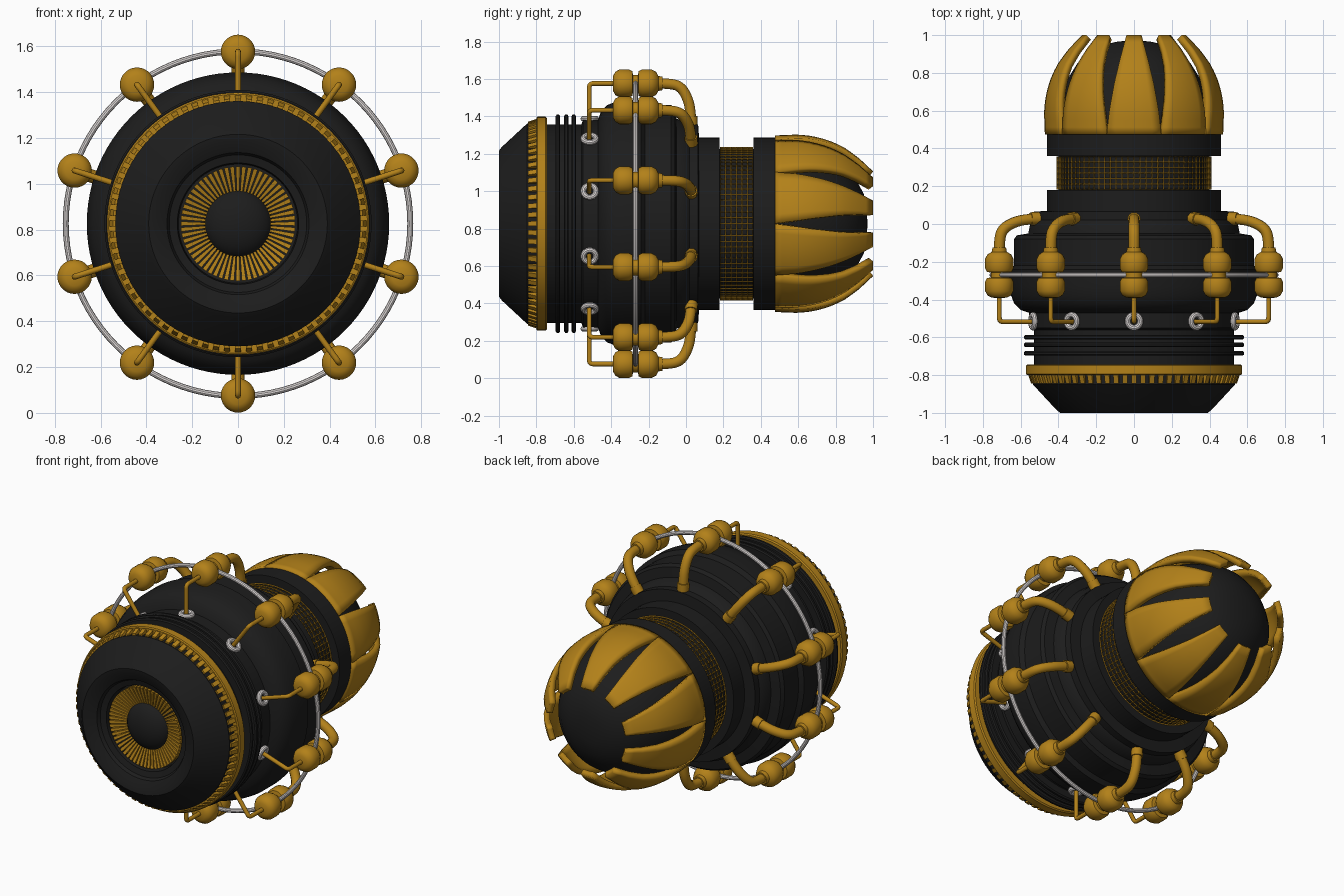
import bpy, bmesh
from math import pi, sin, cos, radians
from mathutils import Vector

if "Cube" in bpy.data.objects:
    bpy.data.objects.remove(bpy.data.objects["Cube"])

ZC = 0.826   # height of the long axis (runs along y)
N = 10       # repeats around the axis


def material(name, rgb):
    m = bpy.data.materials.new(name)
    m.diffuse_color = (*rgb, 1)
    m.use_nodes = True
    m.node_tree.nodes["Principled BSDF"].inputs["Base Color"].default_value = m.diffuse_color
    return m


BLACK = material("black", (0.012, 0.012, 0.012))
GOLD = material("gold", (0.45, 0.22, 0.01))
SILVER = material("silver", (0.75, 0.71, 0.70))


def polar(r, y, a):
    return Vector((r * cos(a), y, ZC + r * sin(a)))


def finish(ob, mat, angle=35):
    ob.data.materials.append(mat)
    bpy.ops.object.select_all(action='DESELECT')
    ob.select_set(True)
    bpy.context.view_layer.objects.active = ob
    if ob.type == 'MESH':
        bpy.ops.object.shade_smooth_by_angle(angle=radians(angle))
    return ob


def from_bmesh(name, bm, mat, angle=35):
    bmesh.ops.recalc_face_normals(bm, faces=bm.faces)
    me = bpy.data.meshes.new(name)
    bm.to_mesh(me)
    bm.free()
    ob = bpy.data.objects.new(name, me)
    bpy.context.collection.objects.link(ob)
    return finish(ob, mat, angle)


def revolve(name, profile, mat, closed=False, seg=96, place=polar):
    """Spin (radius, y) points round the axis."""
    bm = bmesh.new()
    rings = []
    for r, y in profile:
        if r == 0:
            rings.append([bm.verts.new(place(0, y, 0))] * seg)
        else:
            rings.append([bm.verts.new(place(r, y, 2 * pi * k / seg)) for k in range(seg)])
    pairs = list(zip(rings, rings[1:])) + ([(rings[-1], rings[0])] if closed else [])
    for p, q in pairs:
        for k in range(seg):
            j = (k + 1) % seg
            bm.faces.new(list(dict.fromkeys((p[k], p[j], q[j], q[k]))))
    return from_bmesh(name, bm, mat)


def slats(name, count, section, fill, mat):
    """Repeat a wedge with a closed (radius, y) section round the axis."""
    bm = bmesh.new()
    h = pi / count * fill
    for k in range(count):
        a = 2 * pi * k / count
        s1, s2 = ([bm.verts.new(polar(r, y, a + d)) for r, y in section] for d in (-h, h))
        bm.faces.new(s1)
        bm.faces.new(s2[::-1])
        for i in range(len(section)):
            j = (i + 1) % len(section)
            bm.faces.new((s1[i], s1[j], s2[j], s2[i]))
    return from_bmesh(name, bm, mat)


def pipe(name, points, radius, mat, a):
    """Smooth round tube through (radius, y) points in the plane at angle a."""
    cu = bpy.data.curves.new(name, 'CURVE')
    cu.dimensions = '3D'
    cu.bevel_depth = radius
    cu.bevel_resolution = 3
    cu.resolution_u = 5
    cu.use_fill_caps = True
    sp = cu.splines.new('NURBS')
    sp.points.add(len(points) - 1)
    for p, (r, y) in zip(sp.points, points):
        p.co = (*polar(r, y, a), 1)
    sp.use_endpoint_u = True
    sp.order_u = 3
    ob = bpy.data.objects.new(name, cu)
    bpy.context.collection.objects.link(ob)
    return finish(ob, mat)


def lerp(table, t):
    for (t0, v0), (t1, v1) in zip(table, table[1:]):
        if t <= t1:
            return v0 + (v1 - v0) * (t - t0) / (t1 - t0)
    return table[-1][1]


# nose with recessed socket, and main barrel
revolve("nose", [(0, -0.88), (0.26, -0.89), (0.265, -0.94), (0.30, -0.95), (0.31, -0.97),
                 (0.36, -0.995), (0.39, -1), (0.41, -0.985), (0.535, -0.85),
                 (0.535, -0.78), (0, -0.78)], BLACK)
revolve("barrel", [(0, -0.79), (0.53, -0.79), (0.53, -0.56), (0.555, -0.55), (0.555, -0.47),
                   (0.60, -0.455), (0.635, -0.42), (0.65, -0.38), (0.66, -0.33),
                   (0.66, -0.24), (0.635, -0.22), (0.635, -0.08), (0.62, -0.06),
                   (0.56, -0.05), (0.55, 0.0), (0.53, 0.02), (0.53, 0.065), (0.46, 0.07),
                   (0.46, 0.18), (0.40, 0.18), (0.40, 0.36), (0.46, 0.36), (0.46, 0.475),
                   (0, 0.475)], BLACK)
for y in (-0.685, -0.64, -0.60):
    revolve("cooling_fin", [(0.52, y - 0.012), (0.575, y - 0.012), (0.583, y - 0.006),
                            (0.583, y + 0.006), (0.575, y + 0.012), (0.52, y + 0.012)], BLACK, True)

# front lens and its gold slats
revolve("front_lens", [(0, -0.965)] + [(0.15 * sin(t * pi / 16), -0.88 - 0.085 * cos(t * pi / 16))
                                       for t in range(1, 9)], BLACK, seg=48)
slats("lens_slats", 60, [(0.14, -0.89), (0.25, -0.89), (0.25, -0.935), (0.14, -0.905)], 0.72, GOLD)

# gold collar and teeth
revolve("gold_collar", [(0.52, -0.80), (0.565, -0.80), (0.572, -0.795), (0.572, -0.75),
                        (0.565, -0.743), (0.52, -0.743)], GOLD, True)
slats("collar_teeth", 72, [(0.525, -0.845), (0.545, -0.845), (0.56, -0.80), (0.525, -0.80)], 0.55, GOLD)

# wire mesh on the neck
bm = bmesh.new()
rows = [[bm.verts.new(polar(0.407, 0.182 + 0.176 * i / 6, 2 * pi * k / 80)) for k in range(80)]
        for i in range(7)]
for p, q in zip(rows, rows[1:]):
    for k in range(80):
        bm.faces.new((p[k], p[k - 1], q[k - 1], q[k]))
mesh = from_bmesh("neck_wire_mesh", bm, GOLD)
w = mesh.modifiers.new("wire", 'WIREFRAME')
w.thickness = 0.008
w.use_even_offset = False

# rear bulb
revolve("rear_bulb", [(0, 0.46), (0.43, 0.47), (0.42, 0.58), (0.39, 0.68), (0.35, 0.77), (0.30, 0.85),
                      (0.235, 0.91), (0.16, 0.95), (0.08, 0.967), (0, 0.97)], BLACK)

# petals wrapped round the bulb
RAD = [(0.475, 0.472), (0.60, 0.477), (0.68, 0.468), (0.76, 0.447), (0.84, 0.412),
       (0.92, 0.355), (1.0, 0.28)]
WID = [(0.475, 0.147), (0.60, 0.133), (0.75, 0.105), (0.88, 0.073), (1.0, 0.04)]
for n in range(N):
    a = pi / 2 + 2 * pi * n / N
    bm = bmesh.new()
    grid = []
    for i in range(15):
        y = 0.475 + 0.525 * i / 14
        r = lerp(RAD, y)
        h = lerp(WID, y) / r
        grid.append([bm.verts.new(polar(r, y, a + h * (j / 3 - 1))) for j in range(7)])
    for p, q in zip(grid, grid[1:]):
        for j in range(6):
            f = bm.faces.new((p[j], p[j + 1], q[j + 1], q[j]))
    bm.normal_update()
    mid = grid[7][3]
    sign = 1 if mid.link_faces[0].normal.dot(mid.co - Vector((0, mid.co.y, ZC))) > 0 else -1
    petal = from_bmesh("petal", bm, GOLD)
    if petal.data.polygons[40].normal.dot(petal.data.polygons[40].center
                                          - Vector((0, petal.data.polygons[40].center.y, ZC))) < 0:
        petal.data.flip_normals()
    s = petal.modifiers.new("thickness", 'SOLIDIFY')
    s.thickness = 0.035
    s.offset = -1

# silver hoop linking the pods
revolve("pod_hoop", [(0.752 + 0.013 * cos(t * pi / 5), -0.27 + 0.013 * sin(t * pi / 5))
                     for t in range(10)], SILVER, True)

# pods with feed pipes and eyelets
POD_R = 0.75
POD = [(0, -0.392), (0.04, -0.39), (0.062, -0.378), (0.075, -0.355), (0.075, -0.305), (0.066, -0.287),
       (0.045, -0.283), (0.045, -0.257), (0.066, -0.253), (0.075, -0.235), (0.075, -0.185),
       (0.062, -0.16), (0.04, -0.148), (0.036, -0.125), (0, -0.125)]
for n in range(N):
    a = pi / 2 + 2 * pi * n / N
    c = polar(POD_R, 0, a) - Vector((0, 0, ZC))
    revolve("pod", POD, GOLD, seg=28, place=lambda r, y, t: polar(r, y, t) + c)
    pipe("rear_pipe", [(POD_R, -0.15), (POD_R, -0.09), (0.735, -0.03), (0.68, 0.005),
                       (0.61, 0.025), (0.53, 0.028)], 0.029, GOLD, a)
    pipe("rear_pipe_end", [(0.575, 0.027), (0.555, 0.028), (0.525, 0.028)], 0.035, GOLD, a)
    pipe("front_pipe", [(POD_R, -0.38), (POD_R, -0.48), (POD_R, -0.505), (POD_R - 0.01, -0.517),
                        (POD_R - 0.035, -0.517), (0.55, -0.517)], 0.013, GOLD, a)
    out = polar(1, 0, a) - Vector((0, 0, ZC))
    bpy.ops.mesh.primitive_torus_add(major_radius=0.034, minor_radius=0.015, major_segments=24,
                                     minor_segments=10, location=polar(0.562, -0.515, a))
    eye = bpy.context.object
    eye.name = "eyelet"
    eye.rotation_euler = out.to_track_quat('Z', 'Y').to_euler()
    finish(eye, SILVER)
